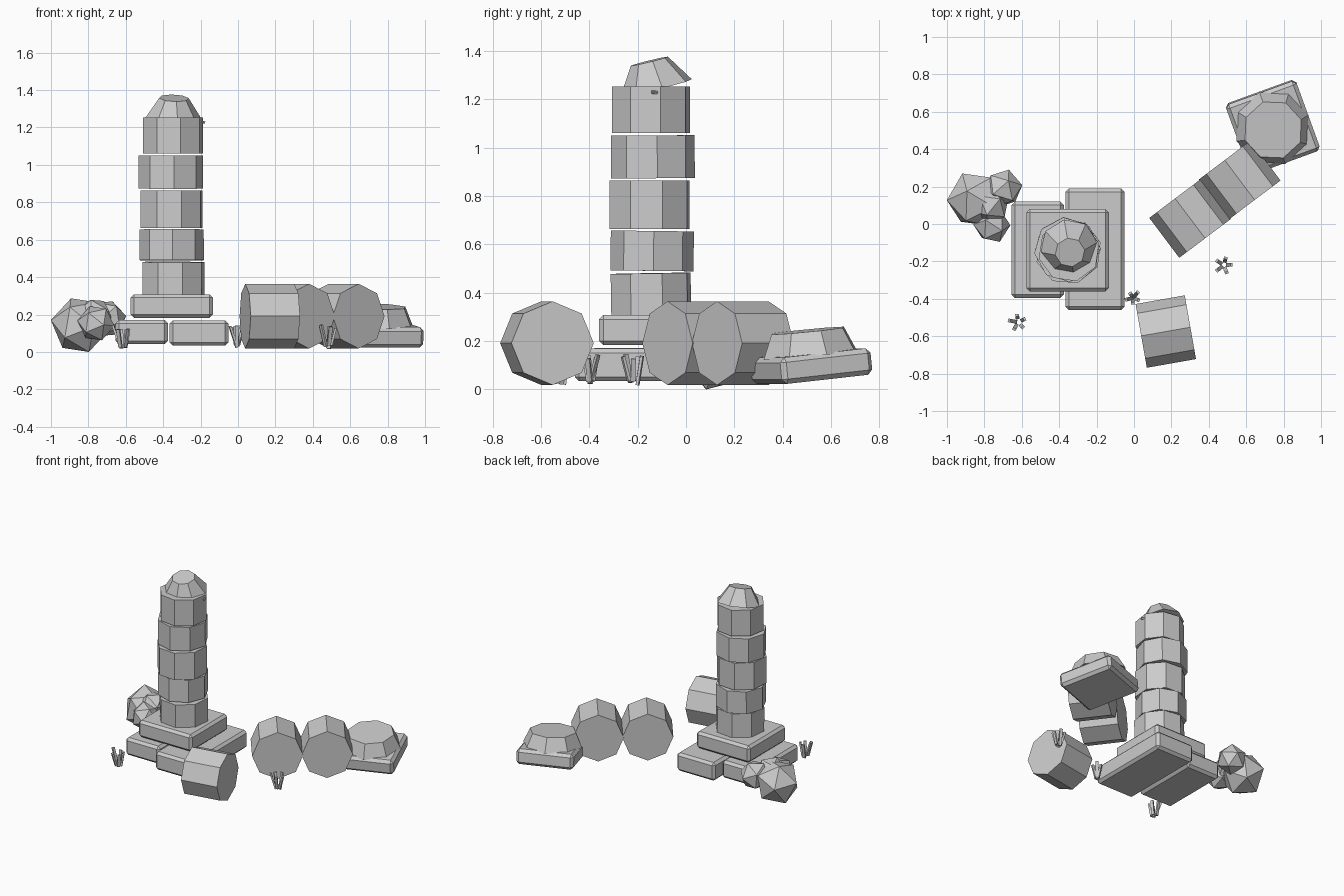
import bpy, bmesh, math, random
from mathutils import Vector, Matrix

if "Cube" in bpy.data.objects:
    bpy.data.objects.remove(bpy.data.objects["Cube"])

random.seed(4)
stone = bpy.data.materials.new("grey stone")
stone.diffuse_color = (0.6, 0.6, 0.6, 1)
stone.use_nodes = True
stone.node_tree.nodes["Principled BSDF"].inputs["Base Color"].default_value = stone.diffuse_color


def finish(name, bm, loc=(0, 0, 0), rot=(0, 0, 0)):
    me = bpy.data.meshes.new(name)
    bm.to_mesh(me)
    bm.free()
    me.materials.append(stone)
    ob = bpy.data.objects.new(name, me)
    ob.location = loc
    ob.rotation_euler = [math.radians(a) for a in rot]
    bpy.context.collection.objects.link(ob)
    return ob


def slab(name, loc, size, rot=(0, 0, 0), bevel=0.018):
    bm = bmesh.new()
    bmesh.ops.create_cube(bm, size=1, matrix=Matrix.Diagonal((*size, 1)))
    bmesh.ops.bevel(bm, geom=bm.edges[:], offset=bevel, segments=1, affect='EDGES')
    return finish(name, bm, loc, rot)


def drum(name, loc, r1, r2, height, rot=(0, 0, 0)):
    bm = bmesh.new()
    bmesh.ops.create_cone(bm, cap_ends=True, segments=8, radius1=r1, radius2=r2, depth=height)
    return finish(name, bm, loc, rot)


# Stepped plinth
slab("plinth_left", (-0.515, -0.138, 0.103), (0.28, 0.515, 0.13))
slab("plinth_right", (-0.208, -0.135, 0.098), (0.315, 0.65, 0.135))
slab("plinth_top", (-0.355, -0.14, 0.242), (0.44, 0.44, 0.125))

# Standing column: x, y, bottom, top, radius, turn, tilt
for i, (x, y, z0, z1, r, turn, tilt) in enumerate([
        (-0.345, -0.145, 0.300, 0.477, 0.172, 16, 1),
        (-0.355, -0.140, 0.487, 0.652, 0.172, 2, -0.7),
        (-0.355, -0.150, 0.660, 0.860, 0.174, 18, 0),
        (-0.360, -0.137, 0.870, 1.047, 0.174, 6, 0.4),
        (-0.348, -0.145, 1.057, 1.250, 0.166, 14, 0)], 1):
    drum(f"column_drum_{i}", (x, y, (z0 + z1) / 2), r, r, z1 - z0, (tilt, 0, turn))

# Broken tilted column tip
drum("column_tip", (-0.345, -0.138, 1.298), 0.155, 0.08, 0.115, (14, 0, 10))
slab("column_splinter", (-0.187, -0.13, 1.225), (0.012, 0.025, 0.012), (0, 20, 30), 0.001)

# Fallen drums lying on their sides, turned by the direction of their axis
for name, x, y, yaw in [("fallen_drum_front", 0.17, -0.575, 10),
                        ("fallen_drum_near", 0.30, 0.03, -53),
                        ("fallen_drum_far", 0.565, 0.235, -53)]:
    drum(name, (x, y, 0.188), 0.173, 0.173, 0.267, (0, 90, yaw))

# Fallen capital: slab with a tapered block, both leaning
lean = (6, 0, 20)
slab("capital_slab", (0.742, 0.518, 0.093), (0.40, 0.40, 0.11), lean, 0.02)
drum("capital_block", (0.742, 0.508, 0.19), 0.205, 0.16, 0.10, lean)

# Cluster of faceted rocks
for i, (loc, r, rot) in enumerate([
        ((-0.845, 0.13, 0.14), 0.158, (20, 35, 10)),
        ((-0.70, 0.19, 0.175), 0.105, (50, 10, 30)),
        ((-0.76, -0.005, 0.15), 0.10, (15, 60, 70)),
        ((-0.77, 0.10, 0.185), 0.105, (70, 20, 45))], 1):
    bm = bmesh.new()
    bmesh.ops.create_icosphere(bm, subdivisions=1, radius=r)
    finish(f"rock_{i}", bm, loc, rot)

# Tufts of thin leaning blades
for i, (x, y) in enumerate([(-0.62, -0.525), (-0.005, -0.395), (0.48, -0.22)], 1):
    bm = bmesh.new()
    spread = 0.02 if i == 2 else 0.03
    for k in range(5):
        a = math.radians(72 * k + 25 * i)
        m = (Matrix.Translation((spread * math.cos(a), spread * math.sin(a),
                                 random.uniform(0.065, 0.085)))
             @ Matrix.Rotation(a, 4, 'Z')
             @ Matrix.Rotation(math.radians(random.uniform(8, 22)), 4, 'Y')
             @ Matrix.Diagonal((0.012, 0.02, random.uniform(0.09, 0.125), 1)))
        bmesh.ops.create_cube(bm, size=1, matrix=m)
    finish(f"grass_tuft_{i}", bm, (x, y, 0))

# Settle everything on the ground
bpy.context.view_layer.update()
obs = list(bpy.context.collection.objects)
low = min((o.matrix_world @ v.co).z for o in obs for v in o.data.vertices)
for o in obs:
    o.location.z -= low
